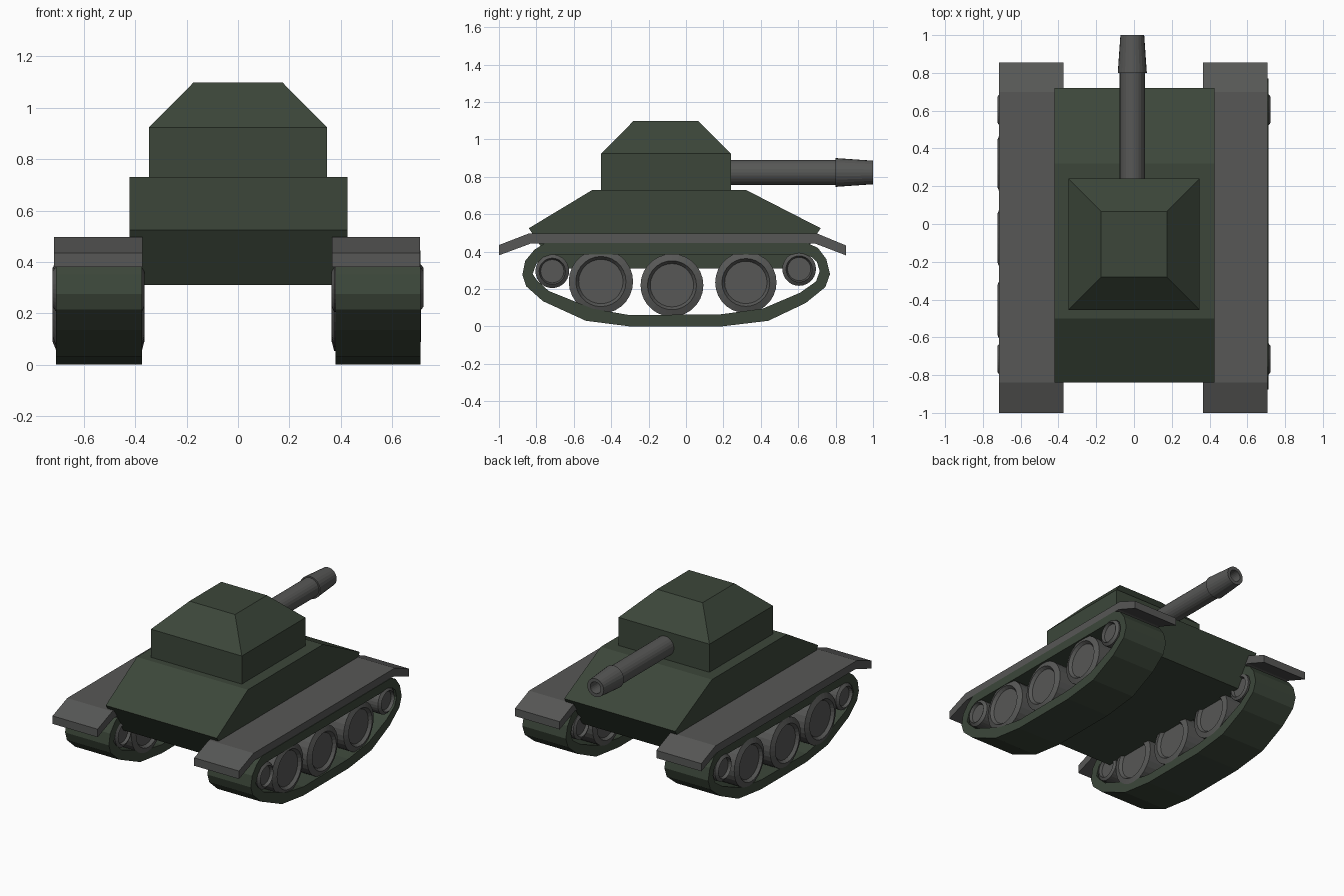
import bpy, bmesh, math

if "Cube" in bpy.data.objects:
    bpy.data.objects.remove(bpy.data.objects["Cube"])


def material(name, rgb):
    m = bpy.data.materials.new(name)
    m.diffuse_color = (*rgb, 1)
    m.use_nodes = True
    m.node_tree.nodes["Principled BSDF"].inputs["Base Color"].default_value = m.diffuse_color
    return m


GREEN = material("dark green", (0.045, 0.062, 0.042))
GREY = material("dark grey", (0.095, 0.096, 0.093))


def finish(name, bm, mat):
    bmesh.ops.remove_doubles(bm, verts=bm.verts, dist=1e-5)
    bmesh.ops.recalc_face_normals(bm, faces=bm.faces)
    me = bpy.data.meshes.new(name)
    bm.to_mesh(me)
    bm.free()
    me.materials.append(mat)
    ob = bpy.data.objects.new(name, me)
    bpy.context.collection.objects.link(ob)
    return ob


def extrude_x(name, profile, x0, x1, mat):
    """Extrude a (y, z) profile from x0 to x1."""
    bm = bmesh.new()
    a, b = ([bm.verts.new((x, y, z)) for y, z in profile] for x in (x0, x1))
    bm.faces.new(a)
    bm.faces.new(b)
    n = len(profile)
    for i in range(n):
        j = (i + 1) % n
        bm.faces.new((a[i], a[j], b[j], b[i]))
    return finish(name, bm, mat)


def band_x(name, outer, inner, x0, x1, mat):
    """Closed belt between two (y, z) loops."""
    bm = bmesh.new()
    rings = [[bm.verts.new((x, y, z)) for y, z in loop]
             for loop, x in ((outer, x0), (outer, x1), (inner, x1), (inner, x0))]
    n = len(outer)
    for k in range(4):
        p, q = rings[k], rings[(k + 1) % 4]
        for i in range(n):
            j = (i + 1) % n
            bm.faces.new((p[i], p[j], q[j], q[i]))
    return finish(name, bm, mat)


def lathe(name, profile, centre, axis, mat, sides=28):
    """Revolve (radius, offset) points about the x or y axis; ends are capped."""
    bm = bmesh.new()
    rings = []
    for r, t in profile:
        ring = []
        for i in range(sides):
            a = 2 * math.pi * i / sides
            u, v = r * math.cos(a), r * math.sin(a)
            p = (t, u, v) if axis == "x" else (u, t, v)
            ring.append(bm.verts.new([c + d for c, d in zip(centre, p)]))
        rings.append(ring)
    for p, q in zip(rings, rings[1:]):
        for i in range(sides):
            j = (i + 1) % sides
            bm.faces.new((p[i], p[j], q[j], q[i]))
    bm.faces.new(rings[0])
    bm.faces.new(rings[-1])
    return finish(name, bm, mat)


# Hull with sloped ends
extrude_x("hull", [(-0.70, 0.31), (0.58, 0.31), (0.72, 0.525), (0.32, 0.73),
                   (-0.50, 0.73), (-0.84, 0.525)], -0.422, 0.426, GREEN)

# Turret: box below, tapered roof above
bm = bmesh.new()
levels = []
for h, z in ((0.347, 0.72), (0.347, 0.924), (0.174, 1.098)):
    levels.append([bm.verts.new((sx * h, -0.107 + sy * h, z))
                   for sx, sy in ((-1, -1), (1, -1), (1, 1), (-1, 1))])
for p, q in zip(levels, levels[1:]):
    for i in range(4):
        j = (i + 1) % 4
        bm.faces.new((p[i], p[j], q[j], q[i]))
bm.faces.new(levels[0])
bm.faces.new(levels[-1])
finish("turret", bm, GREEN)

# Gun barrel and hollow tapered muzzle
lathe("gun_barrel", [(0.067, 0.15), (0.067, 0.81)], (-0.009, 0, 0.823), "y", GREY, 24)
lathe("gun_muzzle", [(0.06, 0.80), (0.077, 0.80), (0.063, 1.0), (0.04, 1.0), (0.04, 0.88)],
      (-0.009, 0, 0.823), "y", GREY, 24)

# Tracks, mudguards and wheels on both sides
outer = [(-0.30, 0), (0.19, 0), (0.44, 0.03), (0.64, 0.125), (0.745, 0.21), (0.77, 0.28),
         (0.75, 0.36), (0.705, 0.42), (0.65, 0.445), (-0.755, 0.445), (-0.81, 0.41),
         (-0.86, 0.35), (-0.875, 0.275), (-0.855, 0.215), (-0.765, 0.135), (-0.535, 0.03)]
inner = [(-0.30, 0.06), (0.19, 0.065), (0.41, 0.095), (0.61, 0.18), (0.695, 0.24), (0.715, 0.295),
         (0.70, 0.345), (0.67, 0.372), (0.63, 0.385), (-0.72, 0.385), (-0.765, 0.37),
         (-0.80, 0.335), (-0.82, 0.28), (-0.80, 0.25), (-0.735, 0.19), (-0.50, 0.095)]
guard = [(-1, 0.38), (-0.83, 0.443), (0.69, 0.443), (0.855, 0.38), (0.855, 0.433),
         (0.70, 0.497), (-0.84, 0.497), (-1, 0.435)]
wheels = [(-0.715, 0.295, 0.09), (-0.455, 0.24, 0.172), (-0.075, 0.22, 0.168),
          (0.32, 0.235, 0.164), (0.605, 0.307, 0.09)]

for side, s, track_x, guard_x in (("left", -1, (-0.708, -0.374), (-0.716, -0.372)),
                                  ("right", 1, (0.379, 0.711), (0.366, 0.708))):
    band_x(f"{side}_track", outer, inner, *track_x, GREEN)
    extrude_x(f"{side}_mudguard", guard, *guard_x, GREY)
    for i, (y, z, r) in enumerate(wheels):
        out = 0.722 if r < 0.1 or s < 0 else 0.712
        # Rim with a raised lip around a recessed disc
        profile = [(0.7 * r, 0.385), (0.78 * r, 0.365), (r, 0.375), (r, out - 0.015),
                   (0.78 * r, out), (0.69 * r, out - 0.02)]
        lathe(f"{side}_wheel_{i + 1}", [(a, s * t) for a, t in profile], (0, y, z), "x", GREY)
